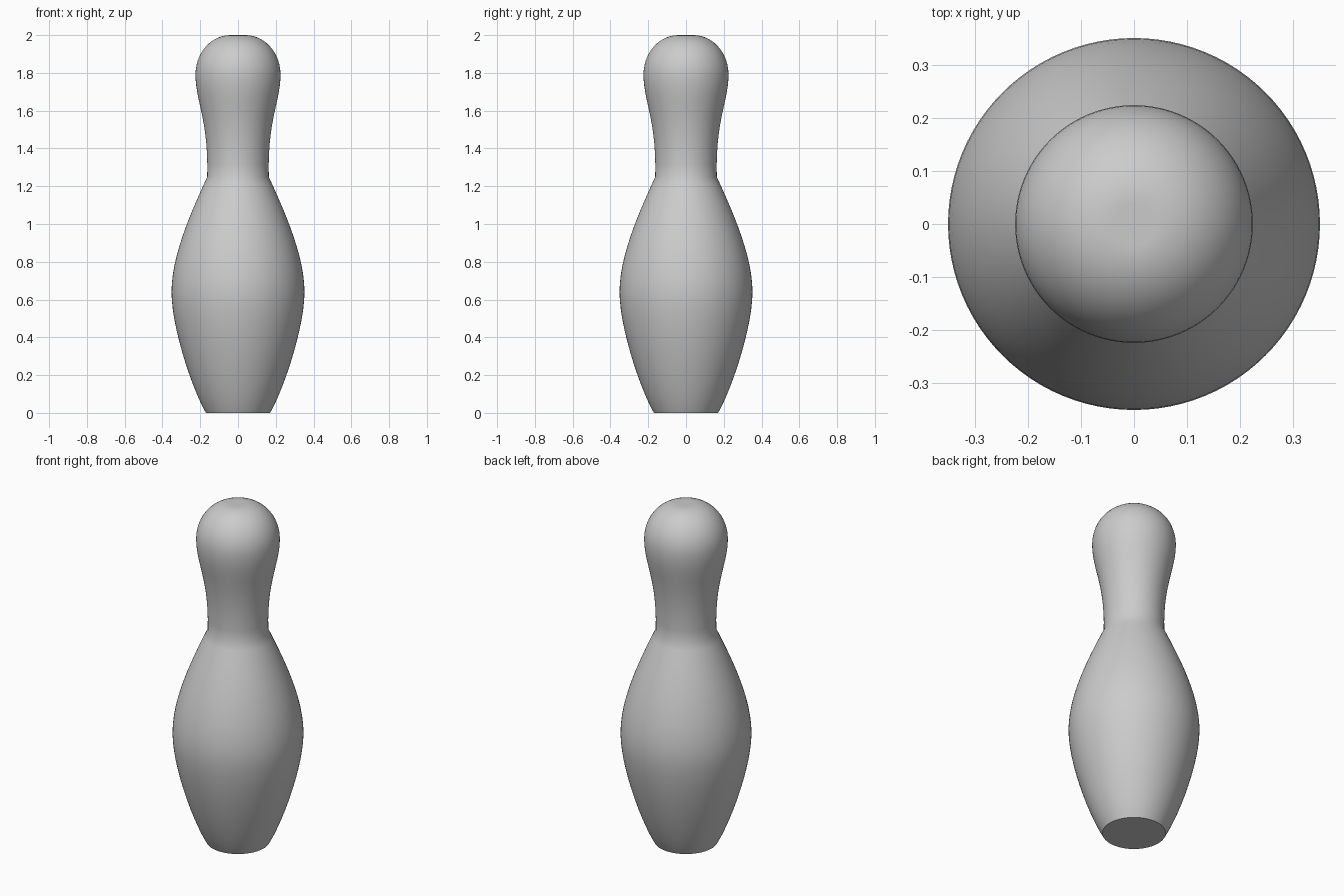
import bpy
import bmesh
import math
from mathutils import Vector
from mathutils.geometry import interpolate_bezier

default_cube = bpy.data.objects.get("Cube")
if default_cube:
    bpy.data.objects.remove(default_cube, do_unlink=True)

SEGMENTS = 96
STEPS = 14


def make_material(name, colour):
    mat = bpy.data.materials.new(name)
    mat.use_nodes = True
    mat.diffuse_color = colour
    mat.node_tree.nodes["Principled BSDF"].inputs["Base Color"].default_value = colour
    return mat


# Half profile as curve pieces of (radius, height): start, two handles, end
base, belly, waist, temple, crown = (0.17, 0), (0.352, 0.64), (0.163, 1.25), (0.225, 1.79), (0.04, 2)
pieces = [
    (base, (0.24, 0.12), (0.352, 0.45), belly),      # lower body
    (belly, (0.352, 0.84), (0.24, 1.08), waist),     # upper body
    (waist, (0.155, 1.55), (0.225, 1.65), temple),   # neck
    (temple, (0.225, 1.91), (0.14, 2), crown),       # head
]
profile = [Vector((0, 0, 0)), Vector((base[0], 0, 0))]
for piece in pieces:
    knots = [Vector((r, 0, z)) for r, z in piece]
    profile += interpolate_bezier(*knots, STEPS)[1:]
profile.append(Vector((0, 0, 1.997)))  # faint dimple on the crown

# Turn the profile around the vertical axis
bm = bmesh.new()
verts = [bm.verts.new(p) for p in profile]
edges = [bm.edges.new(pair) for pair in zip(verts, verts[1:])]
bmesh.ops.spin(bm, geom=verts + edges, cent=(0, 0, 0), axis=(0, 0, 1),
               angle=math.tau, steps=SEGMENTS, use_merge=True)
bmesh.ops.remove_doubles(bm, verts=bm.verts, dist=0.0001)
bmesh.ops.recalc_face_normals(bm, faces=bm.faces)
mesh = bpy.data.meshes.new("pin_body")
bm.to_mesh(mesh)
bm.free()

pin = bpy.data.objects.new("pin_body", mesh)
bpy.context.collection.objects.link(pin)
mesh.materials.append(make_material("plain grey", (0.6, 0.6, 0.6, 1)))

# Smooth shading with a crisp base rim
bpy.ops.object.select_all(action="DESELECT")
pin.select_set(True)
bpy.context.view_layer.objects.active = pin
bpy.ops.object.shade_smooth_by_angle(angle=math.radians(35))
